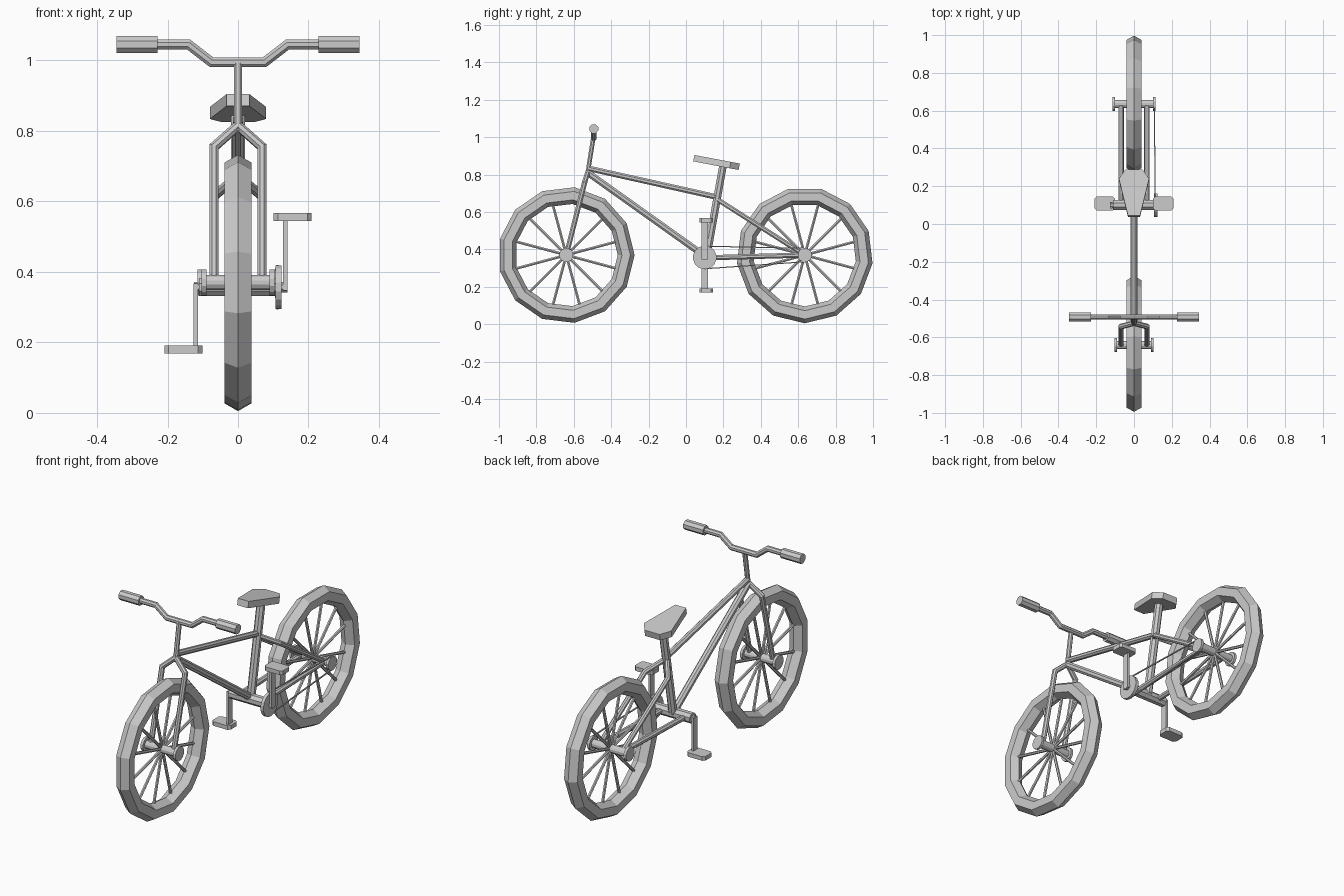
import bpy, bmesh, math
from mathutils import Vector, Matrix

if "Cube" in bpy.data.objects:
    bpy.data.objects.remove(bpy.data.objects["Cube"], do_unlink=True)

grey = bpy.data.materials.new("plain_grey")
grey.use_nodes = True
COLOUR = (0.6, 0.6, 0.6, 1)
grey.diffuse_color = COLOUR
grey.node_tree.nodes["Principled BSDF"].inputs["Base Color"].default_value = COLOUR


def finish(name, bm):
    bmesh.ops.recalc_face_normals(bm, faces=bm.faces)
    mesh = bpy.data.meshes.new(name)
    bm.to_mesh(mesh)
    bm.free()
    mesh.materials.append(grey)
    obj = bpy.data.objects.new(name, mesh)
    bpy.context.collection.objects.link(obj)
    return obj


def bridge(bm, a, b):
    n = len(a)
    for i in range(n):
        bm.faces.new((a[i], a[(i + 1) % n], b[(i + 1) % n], b[i]))


def add_tube(bm, path, radius, sides=8):
    """Sweep a polygon along a path with mitred bends and closed ends."""
    pts = [Vector(p) for p in path]
    dirs = [(b - a).normalized() for a, b in zip(pts, pts[1:])]
    rings = []
    for i, p in enumerate(pts):
        d0, d1 = dirs[max(i - 1, 0)], dirs[min(i, len(dirs) - 1)]
        t = (d0 + d1).normalized()
        ref = Vector((1, 0, 0)) if abs(dirs[0].x) < 0.6 else Vector((0, 1, 0))
        u = t.cross(ref).normalized()
        v = t.cross(u)
        # stretch the ring across the bend so the tube keeps its width
        k = radius / max(t.dot(d1), 0.5)
        turn = (d1 - d0)
        ku = k if abs(turn.dot(u)) > 0.01 else radius
        kv = k if abs(turn.dot(v)) > 0.01 else radius
        ring = []
        for j in range(sides):
            a = math.tau * (j + 0.5) / sides
            ring.append(bm.verts.new(p + u * math.cos(a) * ku + v * math.sin(a) * kv))
        rings.append(ring)
    for a, b in zip(rings, rings[1:]):
        bridge(bm, a, b)
    bm.faces.new(rings[0])
    bm.faces.new(rings[-1])


def tube(name, path, radius, sides=8):
    bm = bmesh.new()
    add_tube(bm, path, radius, sides)
    return finish(name, bm)


def mirror_tubes(name, path, radius):
    for side, s in (("left", 1), ("right", -1)):
        tube(f"{side}_{name}", [(s * x, y, z) for x, y, z in path], radius)


def box(name, centre, size, chamfer=0.0):
    bm = bmesh.new()
    bmesh.ops.create_cube(bm, size=1, matrix=Matrix.Translation(centre) @ Matrix.Diagonal((*size, 1)))
    if chamfer:
        upright = [e for e in bm.edges if abs(e.verts[0].co.z - e.verts[1].co.z) > 0.001]
        bmesh.ops.bevel(bm, geom=upright, offset=chamfer, segments=1, affect='EDGES')
    return finish(name, bm)


def wheel(prefix, y, z, phase, half_axle):
    # Tyre: hexagonal section turned in thirteen steps
    steps, major, minor = 13, 0.32, 0.045
    bm = bmesh.new()
    rings = []
    for i in range(steps):
        a = phase + math.tau * i / steps
        ring = []
        for j in range(6):
            b = math.tau * j / 6
            r = major + minor * math.cos(b)
            ring.append(bm.verts.new((minor * math.sin(b), y + r * math.cos(a), z + r * math.sin(a))))
        rings.append(ring)
    for i in range(steps):
        bridge(bm, rings[i], rings[(i + 1) % steps])
    finish(prefix + "_tyre", bm)
    # Spokes
    bm = bmesh.new()
    for i in range(12):
        a = math.tau * (i + 0.5) / 12
        c, s = math.cos(a), math.sin(a)
        add_tube(bm, [(0, y + 0.01 * c, z + 0.01 * s), (0, y + 0.29 * c, z + 0.29 * s)], 0.008, 6)
    finish(prefix + "_spokes", bm)
    # Axle with an end flange on each side
    tube(prefix + "_axle", [(-half_axle, y, z), (half_axle, y, z)], 0.022, 12)
    for side, s in (("left", 1), ("right", -1)):
        tube(f"{prefix}_{side}_flange", [(s * (half_axle - 0.014), y, z), (s * half_axle, y, z)], 0.038, 12)


FRONT, REAR, HUB = -0.64, 0.635, 0.37
wheel("front", FRONT, HUB, 0, 0.103)
wheel("rear", REAR, HUB, -math.pi / 2, 0.115)

# Fork and steering
mirror_tubes("fork_leg", [(0.068, FRONT, HUB), (0.068, -0.543, 0.755), (0, -0.525, 0.815)], 0.014)
tube("steering_stem", [(0, -0.527, 0.8), (0, -0.495, 1.0)], 0.013)
tube("handlebar", [(-0.34, -0.493, 1.045), (-0.14, -0.493, 1.045), (-0.075, -0.493, 0.995),
                   (0.075, -0.493, 0.995), (0.14, -0.493, 1.045), (0.34, -0.493, 1.045)], 0.015)
mirror_tubes("grip", [(0.228, -0.493, 1.045), (0.345, -0.493, 1.045)], 0.026)

# Frame
tube("top_tube", [(0, -0.52, 0.833), (0, 0.165, 0.68)], 0.016)
tube("down_tube", [(0, -0.525, 0.81), (0, 0.1, 0.365)], 0.019)
tube("seat_tube", [(0, 0.11, 0.36), (0, 0.2, 0.86)], 0.022)
mirror_tubes("seat_stay", [(0.068, REAR, HUB), (0.068, 0.25, 0.615), (0, 0.16, 0.672)], 0.014)
mirror_tubes("chain_stay", [(0.068, REAR, HUB), (0.068, 0.1, 0.355)], 0.015)

# Saddle: half outline mirrored, thickened and tilted nose up
outline = [(0.032, 0.045), (0.08, 0.24), (0.045, 0.288)]
bm = bmesh.new()
loop = outline + [(-x, y) for x, y in reversed(outline)]
rings = []
for drop in (0, 0.034):
    rings.append([bm.verts.new((x, y - drop * 0.2, 0.905 - 0.19 * (y - 0.045) - drop)) for x, y in loop])
bridge(bm, *rings)
for r in rings:
    bm.faces.new(r)
finish("saddle", bm)

# Crankset
CY, CZ = 0.1, 0.357
tube("bottom_bracket", [(-0.11, CY, CZ), (0.11, CY, CZ)], 0.028)
tube("crank_axle", [(-0.125, CY, CZ), (0.14, CY, CZ)], 0.016)
tube("chainring", [(0.107, CY, CZ), (0.124, CY, CZ)], 0.063, 16)
for side, s, x, top in (("left", 1, 0.134, 0.556), ("right", -1, -0.12, 0.18)):
    box(side + "_crank_arm", (x, CY, (CZ + top) / 2), (0.012, 0.034, abs(top - CZ) + 0.02))
    box(side + "_pedal", (s * 0.155, 0.108, top), (0.108, 0.074, 0.022), 0.012)

# Chain runs
for name, r0, r1 in (("upper", 0.061, 0.036), ("lower", -0.061, -0.036)):
    tube(name + "_chain", [(0.112, CY, CZ + r0 * 0.99), (0.108, REAR, HUB + r1)], 0.004, 4)
